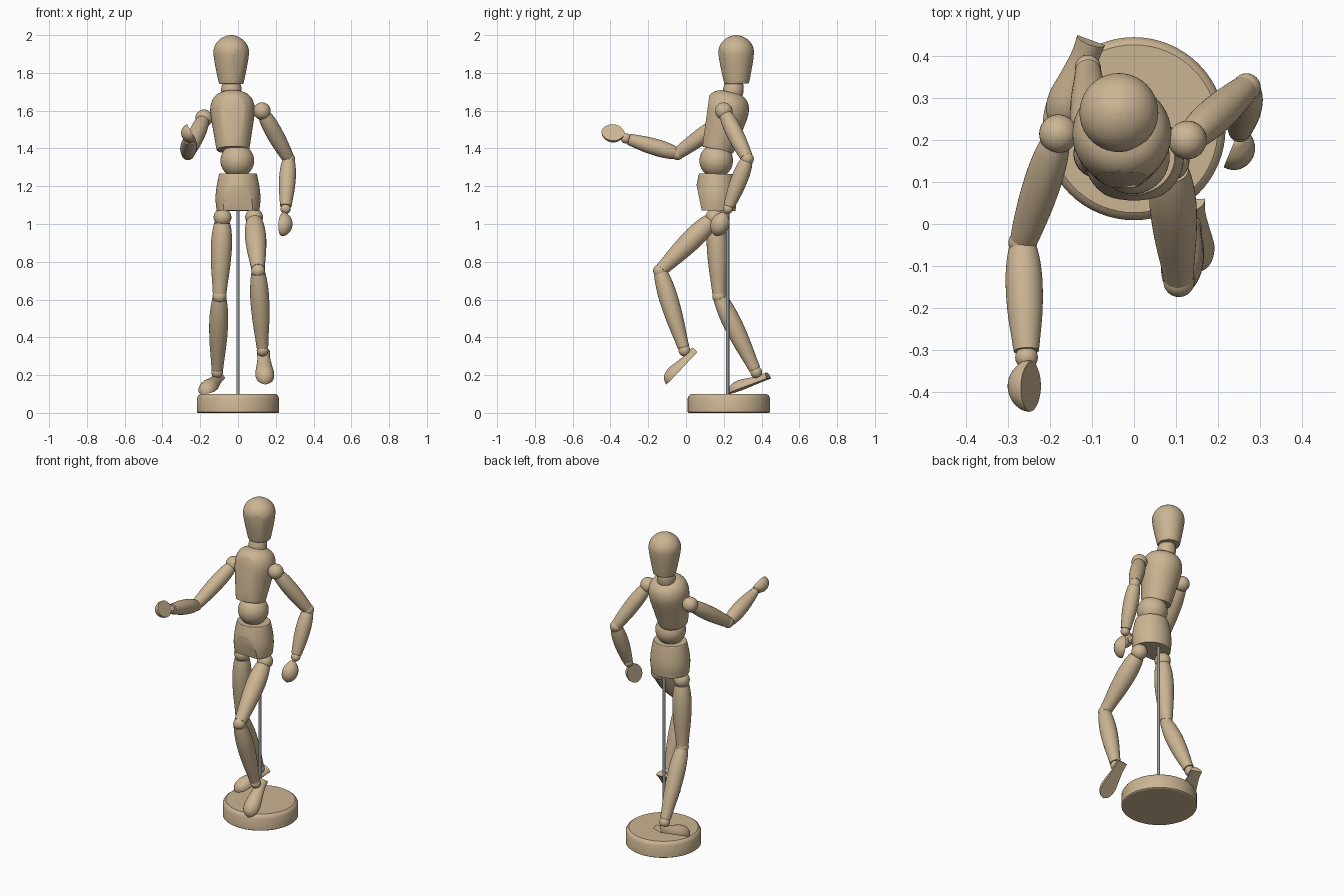
import bpy, bmesh, math
from mathutils import Vector as V

if "Cube" in bpy.data.objects:
    bpy.data.objects.remove(bpy.data.objects["Cube"])


def material(name, col):
    m = bpy.data.materials.new(name)
    m.diffuse_color = (*col, 1)
    m.use_nodes = True
    m.node_tree.nodes["Principled BSDF"].inputs["Base Color"].default_value = m.diffuse_color
    return m


WOOD = material("light wood", (0.60, 0.46, 0.29))
STEEL = material("grey steel", (0.30, 0.32, 0.34))


def smooth_profile(prof, steps=4):
    """Catmull-Rom curve through (t, radius) points."""
    p = [V(a) for a in prof]
    p = [2 * p[0] - p[1]] + p + [2 * p[-1] - p[-2]]
    out = []
    for a, b, c, d in zip(p, p[1:], p[2:], p[3:]):
        for i in range(steps):
            s = i / steps
            out.append(0.5 * (2 * b + (c - a) * s + (2 * a - 5 * b + 4 * c - d) * s * s
                              + (3 * b - a - 3 * c + d) * s ** 3))
    return out + [p[-2]]


def turned(name, p0, p1, prof, cuts=(), sx=1, sy=1, mat=WOOD, curve=True, n=40):
    """Turned piece from p0 to p1; cuts are (point, normal) planes sliced off flat."""
    p0, p1 = V(p0), V(p1)
    axis = p1 - p0
    d = axis.normalized()
    u = (V((1, 0, 0)) - d * d.x).normalized()
    v = d.cross(u)
    bm = bmesh.new()
    rings = []
    for t, r in (smooth_profile(prof) if curve else prof):
        r = max(r, 0.0008)
        rings.append([bm.verts.new(p0 + axis * t + u * (r * sx * math.cos(a)) + v * (r * sy * math.sin(a)))
                      for a in (2 * math.pi * k / n for k in range(n))])
    for a, b in zip(rings, rings[1:]):
        for k in range(n):
            bm.faces.new((a[k], a[(k + 1) % n], b[(k + 1) % n], b[k]))
    bm.faces.new(rings[0][::-1])
    bm.faces.new(rings[-1])
    for co, no in cuts:
        res = bmesh.ops.bisect_plane(bm, geom=bm.verts[:] + bm.edges[:] + bm.faces[:],
                                     plane_co=V(co), plane_no=V(no), clear_outer=True)
        edges = [e for e in res["geom_cut"] if isinstance(e, bmesh.types.BMEdge)]
        bmesh.ops.contextual_create(bm, geom=edges)
    bmesh.ops.recalc_face_normals(bm, faces=bm.faces[:])
    me = bpy.data.meshes.new(name)
    bm.to_mesh(me)
    bm.free()
    me.materials.append(mat)
    ob = bpy.data.objects.new(name, me)
    bpy.context.collection.objects.link(ob)
    bpy.ops.object.select_all(action='DESELECT')
    ob.select_set(True)
    bpy.context.view_layer.objects.active = ob
    bpy.ops.object.shade_smooth_by_angle(angle=math.radians(32))
    return ob


def ball(name, c, r, trunc=1.0):
    """Joint ball, optionally with flattened top and bottom."""
    c = V(c)
    h = V((0, 0, r))
    a0 = math.acos(trunc)
    prof = []
    for i in range(17):
        a = a0 + (math.pi - 2 * a0) * i / 16
        prof.append(((1 - math.cos(a)) / 2, r * math.sin(a)))
    return turned(name, c - h, c + h, prof, curve=False)


def limb(name, a, b, radii, g0, g1):
    """Spindle between two joints, leaving gaps for the balls."""
    a, b = V(a), V(b)
    d = (b - a).normalized()
    ts = (0, 0.12, 0.32, 0.6, 0.88, 1)
    turned(name, a + d * g0, b - d * g1, list(zip(ts, radii)))


# stand
turned("base", (0, 0.227, 0), (0, 0.227, 0.1),
       [(0, 0.212), (0.04, 0.218), (0.78, 0.218), (0.93, 0.21), (1, 0.2)], curve=False, n=64)
turned("support_rod", (0, 0.22, 0.09), (0, 0.22, 1.1), [(0, 0.009), (1, 0.009)],
       mat=STEEL, curve=False, n=16)

# head, neck and trunk
turned("head", (-0.036, 0.268, 1.742), (-0.036, 0.264, 2.0),
       [(0, 0.062), (0.04, 0.067), (0.3, 0.081), (0.55, 0.092), (0.7, 0.093), (0.83, 0.08),
        (0.93, 0.054), (0.985, 0.024), (1, 0)],
       cuts=[((0.0, 0.2, 1.80), (0.45, -0.88, -0.14))])
turned("neck", (-0.034, 0.243, 1.66), (-0.036, 0.257, 1.75),
       [(0, 0.042), (0.3, 0.053), (0.7, 0.053), (1, 0.046)])
turned("chest", (-0.027, 0.166, 1.393), (-0.03, 0.236, 1.697),
       [(0, 0.083), (0.03, 0.088), (0.35, 0.104), (0.6, 0.116), (0.75, 0.117), (0.87, 0.106),
        (0.95, 0.085), (1, 0.055)],
       cuts=[((0, 0.085, 1.40), (0, -0.99, 0.136))])
ball("waist_ball", (-0.004, 0.16, 1.335), 0.089, 0.8)
turned("pelvis", (0, 0.158, 1.07), (0, 0.16, 1.266),
       [(0, 0.113), (0.3, 0.119), (0.6, 0.115), (0.95, 0.102), (1, 0.097)], sy=0.92,
       cuts=[((0, 0.059, 1.19), (0, -0.98, -0.2))])

# posed joints of each side
ARMS = {
    "right": dict(sh=(-0.18, 0.215, 1.56), el=(-0.265, -0.045, 1.372), wr=(-0.256, -0.318, 1.453),
                  h0=(-0.254, -0.328, 1.472), h1=(-0.248, -0.448, 1.492), palm=(0.87, 0, 0.48)),
    "left": dict(sh=(0.127, 0.2, 1.598), el=(0.268, 0.325, 1.345), wr=(0.252, 0.222, 1.08),
                 h0=(0.242, 0.205, 1.058), h1=(0.235, 0.155, 0.938), palm=(-0.92, 0.38, 0)),
}
LEGS = {
    "right": dict(hip=(-0.082, 0.16, 1.035), kn=(-0.098, 0.176, 0.617), an=(-0.11, 0.372, 0.215),
                  heel=(-0.102, 0.438, 0.182), toe=(-0.18, 0.228, 0.1)),
    "left": dict(hip=(0.085, 0.15, 1.035), kn=(0.107, -0.137, 0.752), an=(0.13, -0.008, 0.33),
                 heel=(0.134, 0.058, 0.322), toe=(0.145, -0.105, 0.15)),
}

for side, j in ARMS.items():
    ball(side + "_shoulder_ball", j["sh"], 0.046)
    ball(side + "_elbow_ball", j["el"], 0.034)
    ball(side + "_wrist_ball", j["wr"], 0.027)
    limb(side + "_upper_arm", j["sh"], j["el"], (0.034, 0.04, 0.044, 0.043, 0.037, 0.033), 0.025, 0.012)
    limb(side + "_forearm", j["el"], j["wr"], (0.034, 0.04, 0.044, 0.042, 0.034, 0.03), 0.014, 0.016)
    # half teardrop with a flat palm
    mid = (V(j["h0"]) + V(j["h1"])) / 2
    turned(side + "_hand", j["h0"], j["h1"],
           [(0, 0.014), (0.06, 0.024), (0.25, 0.043), (0.5, 0.05), (0.75, 0.042), (0.93, 0.022), (1, 0)],
           cuts=[(mid + V(j["palm"]) * 0.006, j["palm"])])

for side, j in LEGS.items():
    ball(side + "_hip_ball", j["hip"], 0.047)
    ball(side + "_knee_ball", j["kn"], 0.037)
    ball(side + "_ankle_ball", j["an"], 0.031)
    limb(side + "_thigh", j["hip"], j["kn"], (0.043, 0.051, 0.056, 0.051, 0.04, 0.036), 0.03, 0.014)
    limb(side + "_shin", j["kn"], j["an"], (0.038, 0.045, 0.05, 0.046, 0.035, 0.031), 0.014, 0.018)
    # half teardrop with a flat sole, turned towards the ankle
    heel, toe = V(j["heel"]), V(j["toe"])
    d = (toe - heel).normalized()
    up = V((0, 0, 1)) - d * d.z
    turned(side + "_foot", heel, toe,
           [(0, 0.035), (0.2, 0.034), (0.45, 0.042), (0.68, 0.05), (0.85, 0.044), (0.95, 0.026), (1, 0)],
           cuts=[(heel, -up.normalized())])
